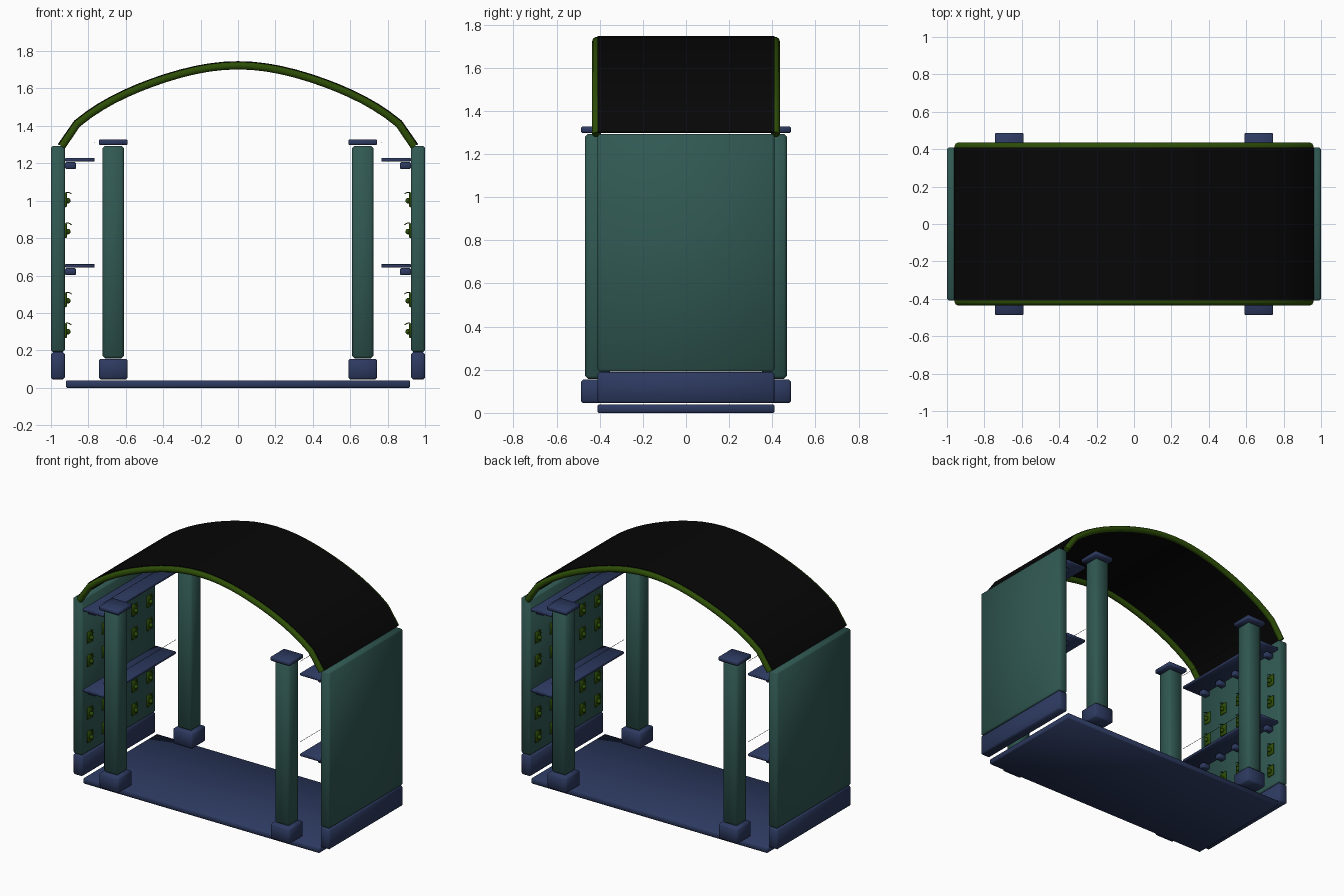
import bpy, math

if "Cube" in bpy.data.objects:
    bpy.data.objects.remove(bpy.data.objects["Cube"])


def material(name, rgb):
    m = bpy.data.materials.new(name)
    m.diffuse_color = (*rgb, 1)
    m.use_nodes = True
    m.node_tree.nodes["Principled BSDF"].inputs["Base Color"].default_value = m.diffuse_color
    return m


TEAL = material("teal_wall", (0.03, 0.098, 0.085))
BLUE = material("blue_trim", (0.026, 0.042, 0.118))
GREEN = material("green_metal", (0.026, 0.075, 0.002))
BLACK = material("black_roof", (0.002, 0.002, 0.002))


def box(name, lo, hi, mat, bevel=0.0):
    """Box between two corners, with softly shaded bevelled edges."""
    bpy.ops.mesh.primitive_cube_add(
        size=1, location=[(a + b) / 2 for a, b in zip(lo, hi)])
    o = bpy.context.object
    o.name = name
    o.scale = [abs(b - a) for a, b in zip(lo, hi)]
    bpy.ops.object.transform_apply(location=False, rotation=False, scale=True)
    o.data.materials.append(mat)
    mod = o.modifiers.new("bevel", 'BEVEL')
    mod.width, mod.segments = bevel, 1
    bpy.ops.object.modifier_apply(modifier=mod.name)
    bpy.ops.object.shade_smooth_by_angle(angle=math.radians(60))
    return o


def tube(name, points, radius, mat, res=3):
    """Round tube along a polyline."""
    c = bpy.data.curves.new(name, 'CURVE')
    c.dimensions = '3D'
    c.bevel_depth, c.bevel_resolution, c.use_fill_caps = radius, res, True
    s = c.splines.new('POLY')
    s.points.add(len(points) - 1)
    for p, co in zip(s.points, points):
        p.co = (*co, 1)
    c.materials.append(mat)
    o = bpy.data.objects.new(name, c)
    bpy.context.collection.objects.link(o)
    return o


def sided(s, x0, x1):
    return sorted((s * x0, s * x1))


# floor
box("floor", (-0.92, -0.41, 0), (0.92, 0.41, 0.04), BLUE, 0.006)

for s, side in ((-1, "left"), (1, "right")):
    # wall and skirting
    a, b = sided(s, 0.925, 1.0)
    box(f"{side}_wall", (a, -0.41, 0.192), (b, 0.41, 1.293), TEAL, 0.01)
    box(f"{side}_skirting", (a, -0.41, 0.045), (b, 0.41, 0.19), BLUE, 0.01)

    # square columns with plinth and cap
    for t, end in ((-1, "front"), (1, "back")):
        x, y = s * 0.667, t * 0.41
        for part, h, z0, z1, mat, bev in (
                ("plinth", 0.077, 0.045, 0.155, BLUE, 0.01),
                ("column", 0.058, 0.157, 1.293, TEAL, 0.014),
                ("cap", 0.077, 1.298, 1.328, BLUE, 0.006)):
            box(f"{side}_{end}_{part}", (x - h, y - h, z0), (x + h, y + h, z1),
                mat, bev)

    # shelves with brackets and a thin guard wire
    for z in (0.643, 1.21):
        a, b = sided(s, 0.766, 0.925)
        box(f"{side}_shelf", (a, -0.405, z), (b, 0.405, z + 0.018), BLUE, 0.003)
        tube(f"{side}_guard_wire", [(s * 0.767, -0.405, z + 0.1),
                                    (s * 0.767, 0.405, z + 0.1)], 0.0012, BLACK, 1)
        a, b = sided(s, 0.866, 0.925)
        for i in range(-2, 3):
            y = i * 0.165
            box(f"{side}_shelf_bracket", (a, y - 0.022, z - 0.04),
                (b, y + 0.022, z - 0.004), BLUE, 0.005)

    # rows of wall hooks: plate, knob and top lip
    a, b = sided(s, 0.915, 0.927)
    for z in (0.3, 0.465, 0.835, 1.0):
        for i in range(-2, 3):
            y = i * 0.165
            box(f"{side}_hook_plate", (a, y - 0.03, z - 0.035),
                (b, y + 0.03, z + 0.045), GREEN, 0.004)
            bpy.ops.mesh.primitive_uv_sphere_add(
                segments=12, ring_count=8, radius=0.015,
                location=(s * 0.91, y, z))
            k = bpy.context.object
            k.name = f"{side}_hook_knob"
            k.data.materials.append(GREEN)
            bpy.ops.object.shade_smooth()
            tube(f"{side}_hook_lip", [(s * 0.92, y, z + 0.045),
                                      (s * 0.905, y, z + 0.045),
                                      (s * 0.89, y, z + 0.037)], 0.003, GREEN, 1)

# arch profile: short straight leg, then an arc slightly flattened at the haunches
R, HALF, TOP = 1.341, 0.86, 1.722
arc = math.asin(HALF / R)


def arch(off):
    pts = [(-0.942 - off * 0.9, 1.29 + off * 0.5)]
    for i in range(25):
        t = -arc + 2 * arc * i / 24
        dip = 0.012 * math.sin(math.pi * t / arc) ** 2
        pts.append(((R + off) * math.sin(t),
                    TOP - R + (R + off) * math.cos(t) - dip))
    return pts + [(-pts[0][0], pts[0][1])]


# green edge tubes
for t, end in ((-1, "front"), (1, "back")):
    tube(f"{end}_roof_edge", [(x, t * 0.414, z) for x, z in arch(0)], 0.021, GREEN)

# black roof shell
pts = arch(0.02)
n = len(pts)
me = bpy.data.meshes.new("roof")
me.from_pydata([(x, y, z) for y in (-0.41, 0.41) for x, z in pts], [],
               [(i, i + 1, n + i + 1, n + i) for i in range(n - 1)])
me.materials.append(BLACK)
roof = bpy.data.objects.new("roof", me)
bpy.context.collection.objects.link(roof)
bpy.context.view_layer.objects.active = roof
for o in bpy.context.selected_objects:
    o.select_set(False)
roof.select_set(True)
mod = roof.modifiers.new("thickness", 'SOLIDIFY')
mod.thickness, mod.offset = 0.008, 0
bpy.ops.object.modifier_apply(modifier=mod.name)
bpy.ops.object.shade_smooth_by_angle(angle=math.radians(40))
